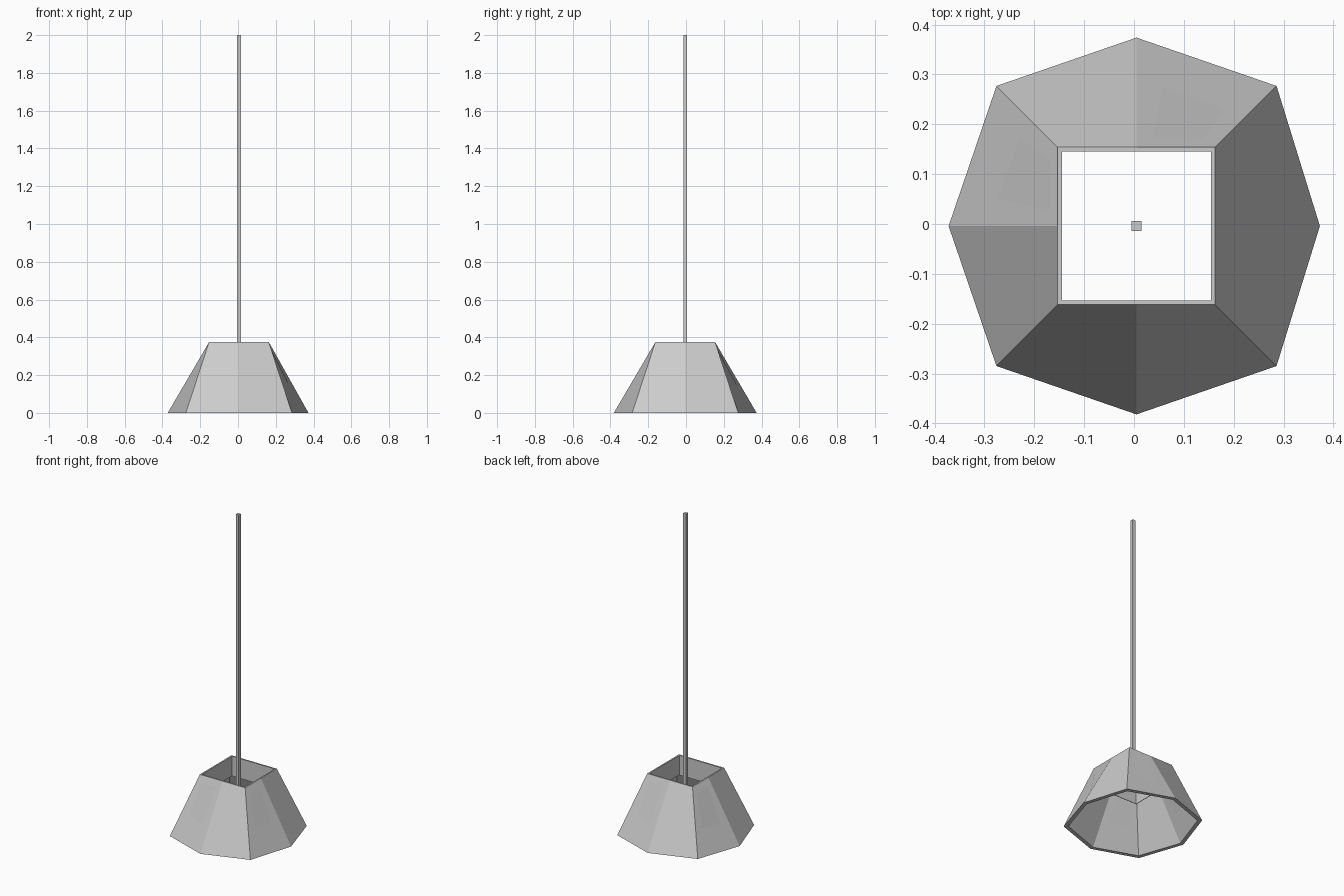
import bpy, bmesh

if "Cube" in bpy.data.objects:
    bpy.data.objects.remove(bpy.data.objects["Cube"])

CX, CY = 0.005, -0.004   # centre of pole and opening
TOP = 0.375


def make(name, bm):
    bmesh.ops.recalc_face_normals(bm, faces=bm.faces)
    me = bpy.data.meshes.new(name)
    bm.to_mesh(me)
    bm.free()
    ob = bpy.data.objects.new(name, me)
    bpy.context.collection.objects.link(ob)
    return ob


def ring(mid_x0, mid_x1, mid_y, corner, z):
    """Eight points: side middles and corners alternating."""
    c = corner
    pts = [(mid_x1, 0), (c, c), (0, mid_y), (-c, c),
           (mid_x0, 0), (-c, -c), (0, -mid_y), (c, -c)]
    return [(CX + x, CY + y, z) for x, y in pts]


def closed_shell(name, rings):
    """Bridge consecutive rings, last back to first, into a hollow solid."""
    bm = bmesh.new()
    loops = [[bm.verts.new(p) for p in r] for r in rings]
    for a, b in zip(loops, loops[1:] + loops[:1]):
        for i in range(8):
            j = (i + 1) % 8
            bm.faces.new((a[i], a[j], b[j], b[i]))
    return make(name, bm)


def square(h, z):
    return ring(-h, h, h, h, z)


# Flared shade: octagonal base rising to a square top opening
closed_shell("lamp_shade", [
    ring(-0.377, 0.368, 0.378, 0.281, 0),
    square(0.158, TOP),
    square(0.149, TOP),
    ring(-0.353, 0.344, 0.354, 0.262, 0),
])

# Square collar hanging inside the opening
closed_shell("inner_collar", [
    square(0.152, TOP - 0.001), square(0.149, TOP - 0.001),
    square(0.149, 0.25), square(0.152, 0.25),
])

# Thin square hanging pole
bm = bmesh.new()
bmesh.ops.create_cube(bm, size=1)
low, high = 0.25, 2.0
for v in bm.verts:
    v.co = (CX + v.co.x * 0.02, CY + v.co.y * 0.02,
            high if v.co.z > 0 else low)
make("hanging_pole", bm)
